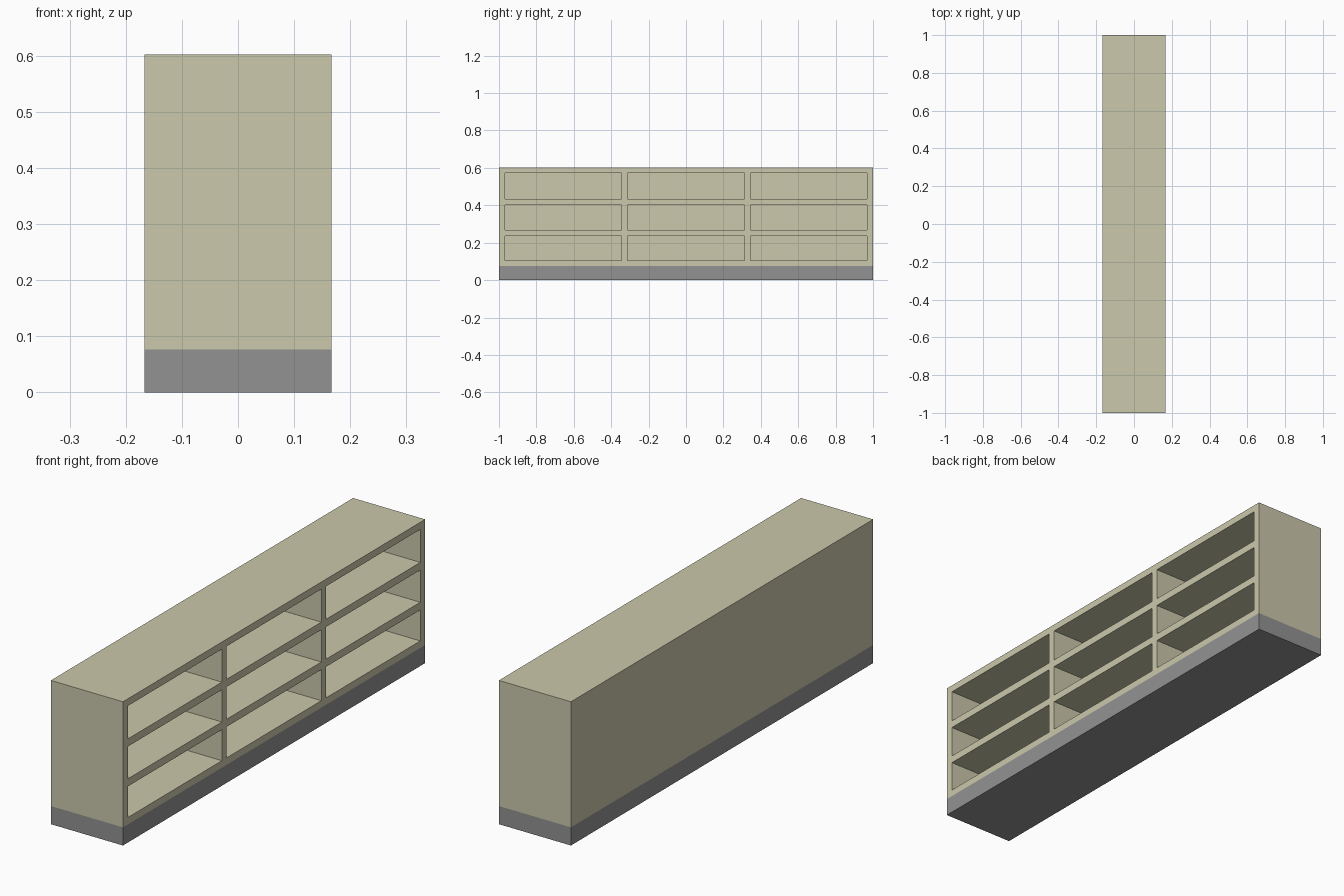
import bpy

if "Cube" in bpy.data.objects:
    bpy.data.objects.remove(bpy.data.objects["Cube"])

X0, X1 = -0.167, 0.167      # back and open side
TOP, BASE = 0.602, 0.076    # cabinet top and plinth top
T = 0.032                   # board thickness
BACK = 0.004                # back panel thickness


def material(name, rgb):
    m = bpy.data.materials.new(name)
    m.diffuse_color = (*rgb, 1)
    m.use_nodes = True
    m.node_tree.nodes["Principled BSDF"].inputs["Base Color"].default_value = m.diffuse_color
    return m


cream = material("cream_board", (0.60, 0.58, 0.41))
grey = material("grey_plinth", (0.29, 0.29, 0.29))


def box(name, x, y, z, mat):
    bpy.ops.mesh.primitive_cube_add(size=1, location=[sum(r) / 2 for r in (x, y, z)])
    ob = bpy.context.object
    ob.name = name
    ob.scale = [r[1] - r[0] for r in (x, y, z)]
    bpy.ops.object.transform_apply(location=False, rotation=False, scale=True)
    ob.data.materials.append(mat)
    return ob


# Plinth
box("plinth", (X0, X1), (-1, 1), (0, BASE), grey)

# Top, bottom and end boards
box("top_board", (X0, X1), (-1, 1), (TOP - T + 0.002, TOP), cream)
box("bottom_board", (X0, X1), (-1, 1), (BASE, 0.105), cream)
for name, y in (("front_end", (-1, -1 + T)), ("back_end", (1 - T, 1))):
    box(name, (X0, X1), y, (0.105, TOP - T + 0.002), cream)

# Shelves running between the ends
inner = (-1 + T, 1 - T)
shelves = [(0.235, 0.267), (0.402, 0.434)]
for i, z in enumerate(shelves):
    box(f"shelf_{i + 1}", (X0 + BACK, X1), inner, z, cream)

# Upright dividers, one piece per tier
tiers = [(0.105, 0.235), (0.267, 0.402), (0.434, TOP - T + 0.002)]
for i, z in enumerate(tiers):
    for side, yc in (("front", -0.329), ("back", 0.329)):
        box(f"{side}_divider_{i + 1}", (X0 + BACK, X1), (yc - T / 2, yc + T / 2), z, cream)

# Thin back panel
box("back_panel", (X0, X0 + BACK), inner, (0.105, TOP - T + 0.002), cream)
